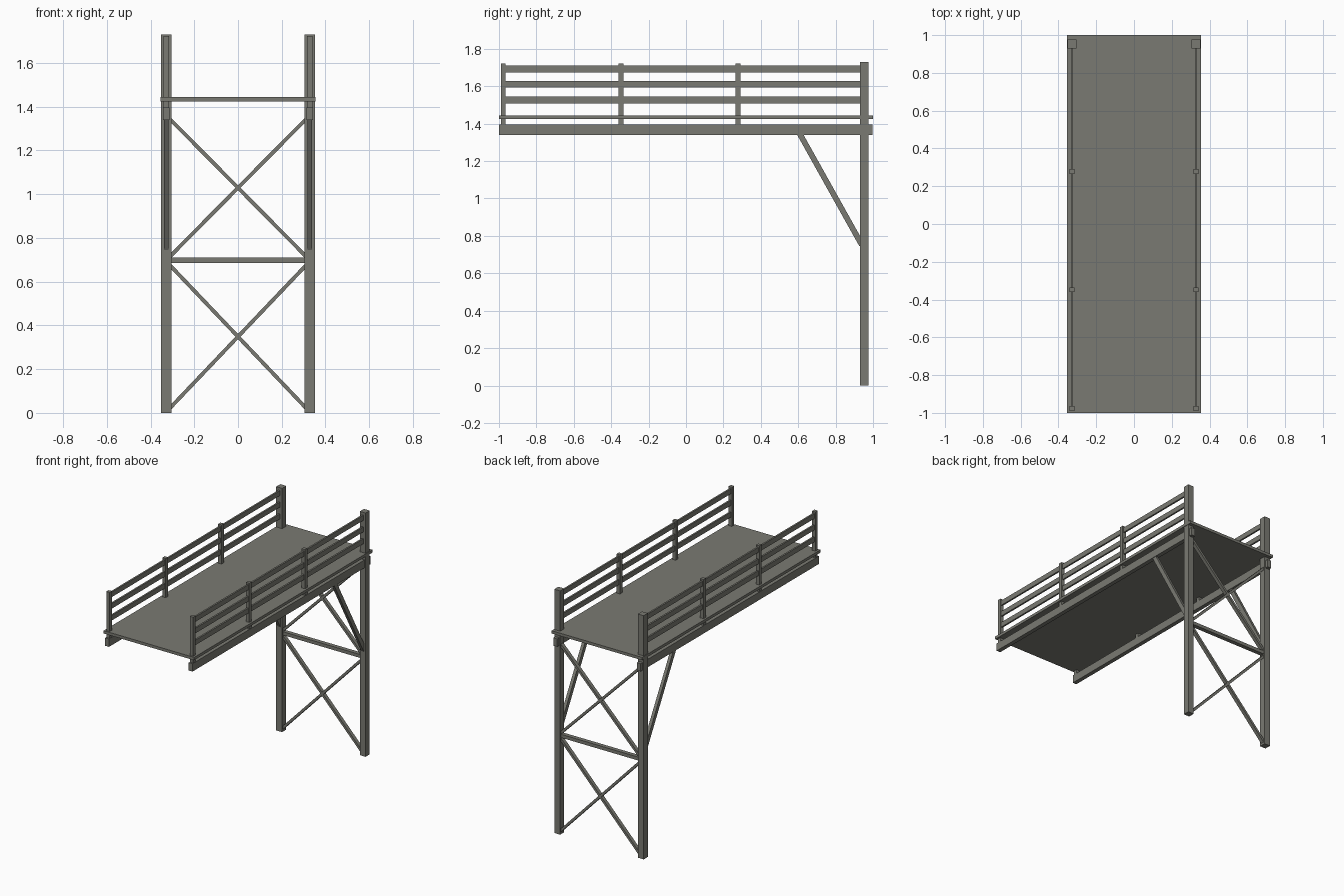
import bpy
import math

if "Cube" in bpy.data.objects:
    bpy.data.objects.remove(bpy.data.objects["Cube"])

# Single weathered grey colour
grey = bpy.data.materials.new("weathered_grey")
grey.diffuse_color = (0.195, 0.195, 0.17, 1)
grey.use_nodes = True
grey.node_tree.nodes["Principled BSDF"].inputs["Base Color"].default_value = grey.diffuse_color


def box(name, center, size, rot=(0, 0, 0)):
    bpy.ops.mesh.primitive_cube_add(size=1, location=center, rotation=rot)
    ob = bpy.context.object
    ob.name = name
    ob.scale = size
    ob.data.materials.append(grey)
    return ob


def span(name, x, y, z):
    """Box from (min, max) ranges."""
    r = (x, y, z)
    return box(name, [(a + b) / 2 for a, b in r], [b - a for a, b in r])


# Deck floor
span("deck", (-0.355, 0.355), (-1, 1), (1.424, 1.444))

for side, label in ((-1, "left"), (1, "right")):
    x = side * 0.328
    # Tall support post
    box(label + "_support_post", (x, 0.953, 0.865), (0.046, 0.046, 1.73))
    # Beam under the deck
    span(label + "_beam", (x - 0.015, x + 0.015), (-1, 0.998), (1.34, 1.396))
    # Railing posts, reaching down to the beam
    for y in (-0.977, -0.348, 0.278):
        span(label + "_railing_post", (x - 0.013, x + 0.013),
             (y - 0.013, y + 0.013), (1.394, 1.722))
    # Railing boards
    for z in (1.526, 1.61, 1.692):
        box(label + "_rail", (x, -0.015, z), (0.012, 1.91, 0.036))
    # Diagonal brace from post to beam
    y0, z0, y1, z1 = 0.603, 1.355, 0.94, 0.752
    box(label + "_diagonal_brace", (x, (y0 + y1) / 2, (z0 + z1) / 2),
        (0.022, math.hypot(y1 - y0, z1 - z0), 0.03),
        (math.atan2(z1 - z0, y1 - y0), 0, 0))

# Horizontal tie between the posts
box("cross_tie", (0, 0.953, 0.698), (0.63, 0.03, 0.024))

# Two crossed braces between the posts
for low, high, label in ((0.02, 0.677, "lower"), (0.713, 1.345, "upper")):
    w, h = 0.626, high - low
    for s in (-1, 1):
        box(label + "_cross_brace", (0, 0.953, (low + high) / 2),
            (math.hypot(w, h), 0.026, 0.017), (0, s * math.atan2(h, w), 0))
